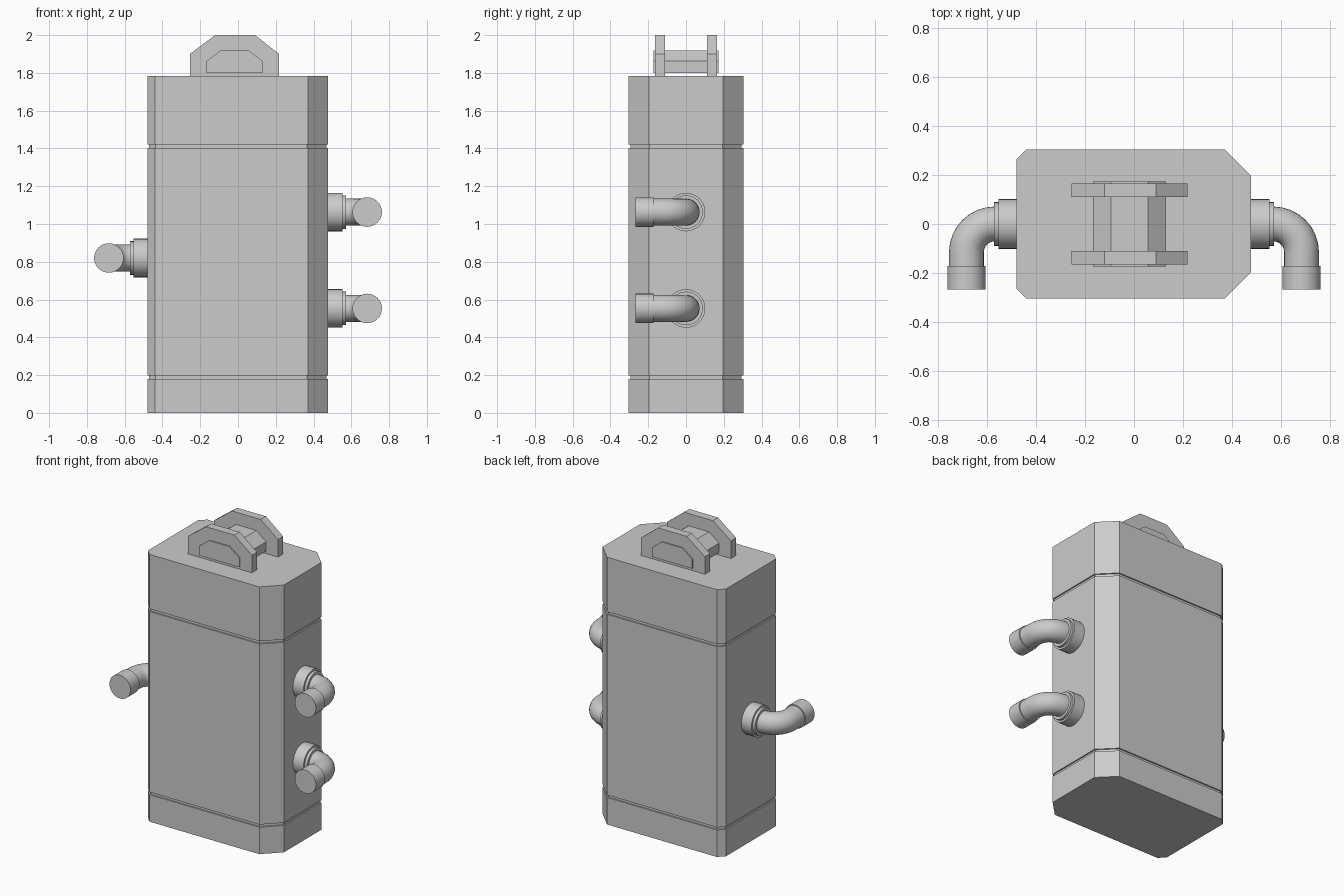
import bpy, bmesh
from math import sin, cos, pi

if "Cube" in bpy.data.objects:
    bpy.data.objects.remove(bpy.data.objects["Cube"])


def make_object(name, rings):
    """Skin a list of equal-length point rings into a closed solid."""
    bm = bmesh.new()
    loops = [[bm.verts.new(p) for p in ring] for ring in rings]
    n = len(loops[0])
    for a, b in zip(loops, loops[1:]):
        for i in range(n):
            j = (i + 1) % n
            bm.faces.new((a[i], a[j], b[j], b[i]))
    bm.faces.new(loops[0])
    bm.faces.new(loops[-1])
    bmesh.ops.recalc_face_normals(bm, faces=bm.faces)
    mesh = bpy.data.meshes.new(name)
    bm.to_mesh(mesh)
    bm.free()
    obj = bpy.data.objects.new(name, mesh)
    bpy.context.collection.objects.link(obj)
    return obj


def prism_y(name, profile, y0, y1):
    """Extrude an (x, z) profile along y."""
    return make_object(name, [[(x, y, z) for x, z in profile] for y in (y0, y1)])


# Body: chamfered column with two recessed seams
def body_ring(z, d):
    x0, x1, y = -0.48 + d, 0.477 - d, 0.304 - d
    small, big = 0.04 - 0.586 * d, 0.107 - 0.586 * d
    return [(x0, -y + small, z), (x0 + small, -y, z), (x1 - big, -y, z), (x1, -y + big, z),
            (x1, y - big, z), (x1 - big, y, z), (x0 + small, y, z), (x0, y - small, z)]


levels = [(0, 0)]
for low, high in ((0.18, 0.197), (1.402, 1.42)):
    levels += [(low, 0), (low, 0.009), (high, 0.009), (high, 0)]
levels.append((1.783, 0))
make_object("body", [body_ring(z, d) for z, d in levels])

# Lifting lugs on the top, one front and one back
lug = [(-0.255, 1.775), (0.218, 1.775), (0.218, 1.9), (0.09, 2.0), (-0.121, 2.0), (-0.255, 1.9)]
prism_y("front_lug", lug, -0.165, -0.11)
prism_y("back_lug", lug, 0.11, 0.165)

# Crossbar passing through both lugs, slightly proud of their faces
bar = [(-0.167, 1.8), (0.131, 1.8), (0.131, 1.862), (0.058, 1.918), (-0.093, 1.918), (-0.167, 1.862)]
prism_y("lug_crossbar", bar, -0.173, 0.173)


# Elbow pipe: flange, step, bend and end collar swept as one path
def elbow_pipe(name, side, z, sides=32, steps=8):
    end_x, bend = 0.684, 0.115
    start = end_x - bend
    path = [(0.46, 0, 0, 0.102), (0.554, 0, 0, 0.102), (0.554, 0, 0, 0.089),
            (start + 0.003, 0, 0, 0.089), (start + 0.003, 0, 0, 0.071)]
    for k in range(1, steps + 1):
        a = pi / 2 * k / steps
        path.append((start + bend * sin(a), -bend * (1 - cos(a)), a, 0.071))
    path += [(end_x, y, pi / 2, r) for y, r in ((-0.172, 0.071), (-0.172, 0.078), (-0.267, 0.078))]
    rings = []
    for x, y, a, r in path:
        ring = []
        for i in range(sides):
            t = 2 * pi * i / sides
            u = r * cos(t)
            ring.append((side * (x + u * sin(a)), y + u * cos(a), z + r * sin(t)))
        rings.append(ring)
    obj = make_object(name, rings)
    bpy.ops.object.select_all(action='DESELECT')
    obj.select_set(True)
    bpy.context.view_layer.objects.active = obj
    bpy.ops.object.shade_smooth_by_angle(angle=pi / 6)


elbow_pipe("upper_right_pipe", 1, 1.063)
elbow_pipe("lower_right_pipe", 1, 0.553)
elbow_pipe("left_pipe", -1, 0.82)
